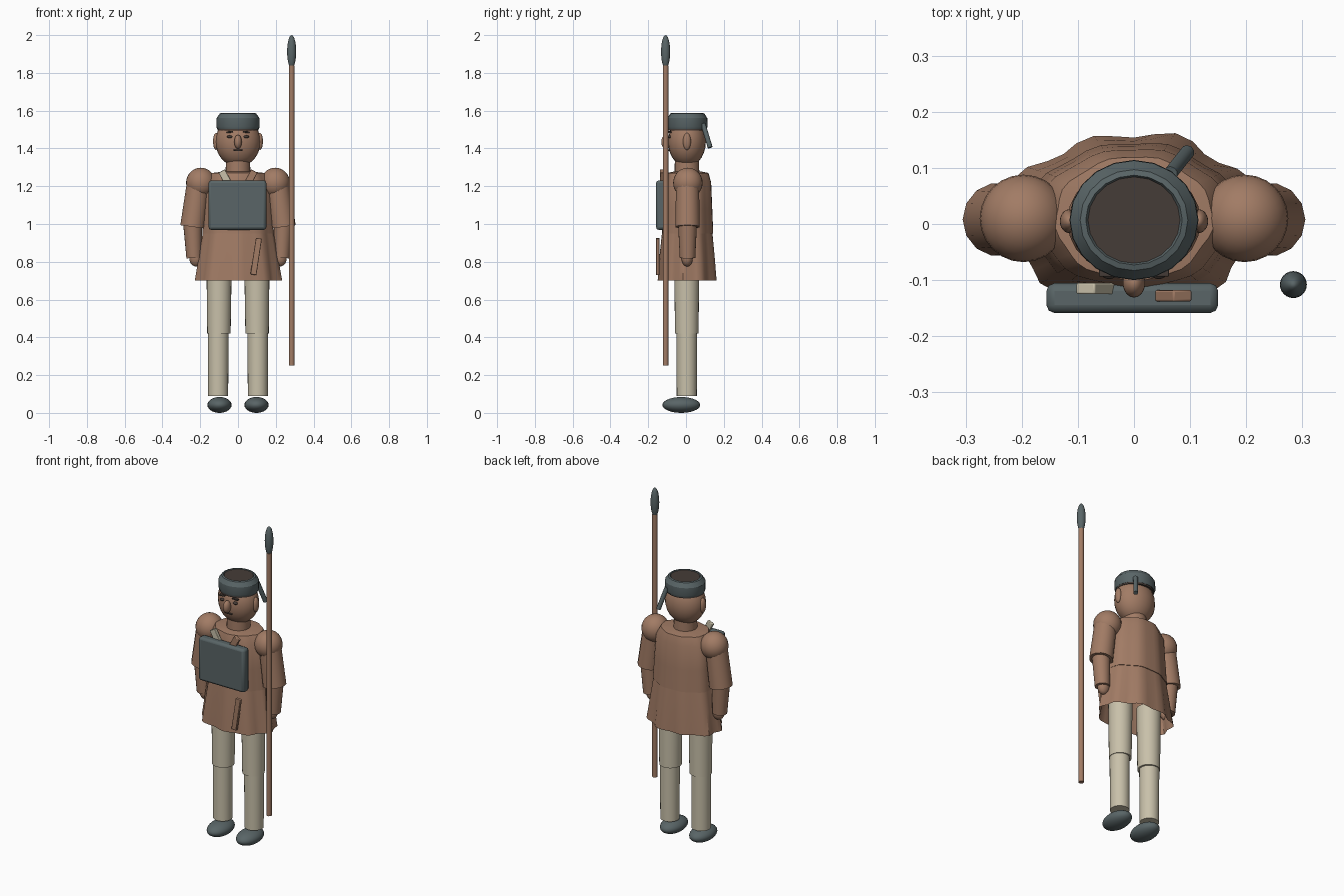
import bpy, bmesh, math
from mathutils import Vector

if "Cube" in bpy.data.objects:
    bpy.data.objects.remove(bpy.data.objects["Cube"])


def material(name, rgb):
    m = bpy.data.materials.new(name)
    m.use_nodes = True
    m.diffuse_color = (*rgb, 1)
    m.node_tree.nodes["Principled BSDF"].inputs["Base Color"].default_value = (*rgb, 1)
    return m


BROWN = material("warm brown", (0.36, 0.2, 0.13))
CREAM = material("cream cloth", (0.58, 0.53, 0.4))
SLATE = material("slate grey", (0.1, 0.13, 0.135))
HAIR = material("dark brown", (0.06, 0.045, 0.038))


def add(name, bm, mat, angle=40):
    bmesh.ops.recalc_face_normals(bm, faces=bm.faces)
    mesh = bpy.data.meshes.new(name)
    bm.to_mesh(mesh)
    bm.free()
    mesh.materials.append(mat)
    ob = bpy.data.objects.new(name, mesh)
    bpy.context.collection.objects.link(ob)
    bpy.ops.object.select_all(action="DESELECT")
    ob.select_set(True)
    bpy.context.view_layer.objects.active = ob
    bpy.ops.object.shade_smooth_by_angle(angle=math.radians(angle))
    return ob


def ellipsoid(name, center, radii, mat):
    bm = bmesh.new()
    bmesh.ops.create_uvsphere(bm, u_segments=24, v_segments=14, radius=1)
    bmesh.ops.scale(bm, vec=radii, verts=bm.verts)
    bmesh.ops.translate(bm, vec=center, verts=bm.verts)
    return add(name, bm, mat)


def place(bm, start, end):
    """Move a z-aligned shape so that it runs from start to end."""
    start, end = Vector(start), Vector(end)
    turn = (end - start).to_track_quat("Z", "Y").to_matrix()
    bmesh.ops.rotate(bm, matrix=turn, verts=bm.verts)
    bmesh.ops.translate(bm, vec=(start + end) / 2, verts=bm.verts)


def rod(name, start, end, r1, r2, mat, sides=20):
    bm = bmesh.new()
    length = (Vector(end) - Vector(start)).length
    bmesh.ops.create_cone(bm, cap_ends=True, segments=sides, radius1=r1, radius2=r2, depth=length)
    place(bm, start, end)
    return add(name, bm, mat)


def box(name, center, size, mat, bevel=0.004, tilt=0):
    bm = bmesh.new()
    bmesh.ops.create_cube(bm, size=1)
    bmesh.ops.scale(bm, vec=size, verts=bm.verts)
    ob = add(name, bm, mat)
    ob.location = center
    ob.rotation_euler.y = tilt
    mod = ob.modifiers.new("soft edges", "BEVEL")
    mod.width = bevel
    mod.segments = 2
    return ob


def loft(name, rings, mat, sides=40, y=0.0, wave=None, cap=False, angle=40):
    """Stack elliptical rings given as (z, x radius, y radius)."""
    bm = bmesh.new()
    loops = []
    for z, rx, ry in rings:
        loop = []
        for i in range(sides):
            a = 2 * math.pi * i / sides
            k = 1 + (wave(a, z) if wave else 0)
            loop.append(bm.verts.new((rx * k * math.cos(a), y + ry * k * math.sin(a), z)))
        loops.append(loop)
    for low, high in zip(loops, loops[1:]):
        for i in range(sides):
            j = (i + 1) % sides
            bm.faces.new((low[i], low[j], high[j], high[i]))
    if cap:
        bm.faces.new(loops[0])
    bm.faces.new(loops[-1])
    return add(name, bm, mat, angle)


# Tunic body and flared skirt, with cloth folds that deepen toward the hem
def folds(a, z):
    depth = 0.02 + 0.03 * max(0, 1.0 - z) / 0.3
    return depth * (math.cos(9 * a + math.pi / 2) + 0.4 * math.sin(5 * a + 1))


loft("tunic_skirt", [(0.70, 0.225, 0.152), (0.83, 0.205, 0.144), (0.96, 0.185, 0.132)],
     BROWN, y=0.008, wave=folds)
loft("tunic_body", [(0.95, 0.188, 0.135), (1.08, 0.18, 0.13), (1.22, 0.17, 0.124),
                    (1.27, 0.14, 0.11), (1.278, 0.07, 0.07)],
     BROWN, y=0.01, wave=folds, cap=True)

# Limbs
for side, s in (("left", 1), ("right", -1)):
    ellipsoid(side + "_shoulder", (s * 0.197, 0.01, 1.218), (0.078, 0.078, 0.08), BROWN)
    rod(side + "_sleeve", (s * 0.24, 0.008, 0.985), (s * 0.205, 0.008, 1.24), 0.066, 0.062, BROWN, 14)
    rod(side + "_forearm", (s * 0.232, 0.008, 0.82), (s * 0.24, 0.008, 1.0), 0.041, 0.05, BROWN)
    ellipsoid(side + "_hand", (s * 0.222, 0.006, 0.82), (0.036, 0.03, 0.045), BROWN)
    rod(side + "_thigh", (s * 0.101, 0.004, 0.42), (s * 0.1, 0.004, 0.8), 0.062, 0.067, CREAM, 24)
    rod(side + "_shin", (s * 0.105, 0.004, 0.09), (s * 0.105, 0.004, 0.44), 0.053, 0.055, CREAM, 24)
    ellipsoid(side + "_shoe", (s * 0.098, -0.025, 0.042), (0.064, 0.1, 0.042), SLATE)
    # Features of the face on this side
    ellipsoid(side + "_ear", (s * 0.116, 0.005, 1.437), (0.016, 0.021, 0.045), BROWN)
    ellipsoid(side + "_eye", (s * 0.044, -0.088, 1.462), (0.014, 0.01, 0.008), HAIR)
    box(side + "_eyebrow", (s * 0.044, -0.086, 1.487), (0.036, 0.016, 0.009), HAIR, 0.002, s * 0.08)

# Head
rod("neck", (0, 0.005, 1.24), (0, 0.005, 1.35), 0.066, 0.064, BROWN, 24)
ellipsoid("head", (0, 0.005, 1.435), (0.119, 0.1, 0.132), BROWN)
ellipsoid("nose", (0, -0.105, 1.435), (0.02, 0.026, 0.037), BROWN)
box("mouth", (0, -0.089, 1.39), (0.048, 0.012, 0.007), HAIR, 0.002)

# Hair with a cloth headband and its loose tail
loft("hair", [(1.495, 0.108, 0.1), (1.54, 0.105, 0.1), (1.58, 0.084, 0.078)], HAIR, 20, 0.005, cap=True)
loft("headband", [(1.508, 0.1, 0.094), (1.503, 0.11, 0.103), (1.515, 0.115, 0.107),
                  (1.56, 0.114, 0.106), (1.585, 0.096, 0.09), (1.588, 0.086, 0.08),
                  (1.578, 0.08, 0.075)], SLATE, 20, 0.007, angle=30)
loft("crown_hair", [(1.577, 0.082, 0.077), (1.584, 0.082, 0.077)], HAIR, 20, 0.007)
rod("headband_tail", (0.065, 0.09, 1.53), (0.095, 0.128, 1.405), 0.013, 0.013, SLATE, 10)

# Chest panel, crossed straps and the strip hanging at the hip
box("chest_panel", (-0.003, -0.132, 1.1), (0.306, 0.053, 0.262), SLATE, 0.014)
box("cream_strap", (-0.01, -0.115, 1.14), (0.038, 0.02, 0.32), CREAM, 0.003, -0.5)
box("brown_strap", (0.01, -0.128, 1.14), (0.038, 0.02, 0.32), BROWN, 0.003, 0.5)
box("hip_strip", (0.096, -0.15, 0.828), (0.032, 0.018, 0.195), BROWN, 0.003, 0.15)

# Spear
rod("spear_shaft", (0.284, -0.108, 0.25), (0.284, -0.108, 1.84), 0.015, 0.015, BROWN, 12)
ellipsoid("spear_head", (0.284, -0.108, 1.912), (0.024, 0.024, 0.088), SLATE)
